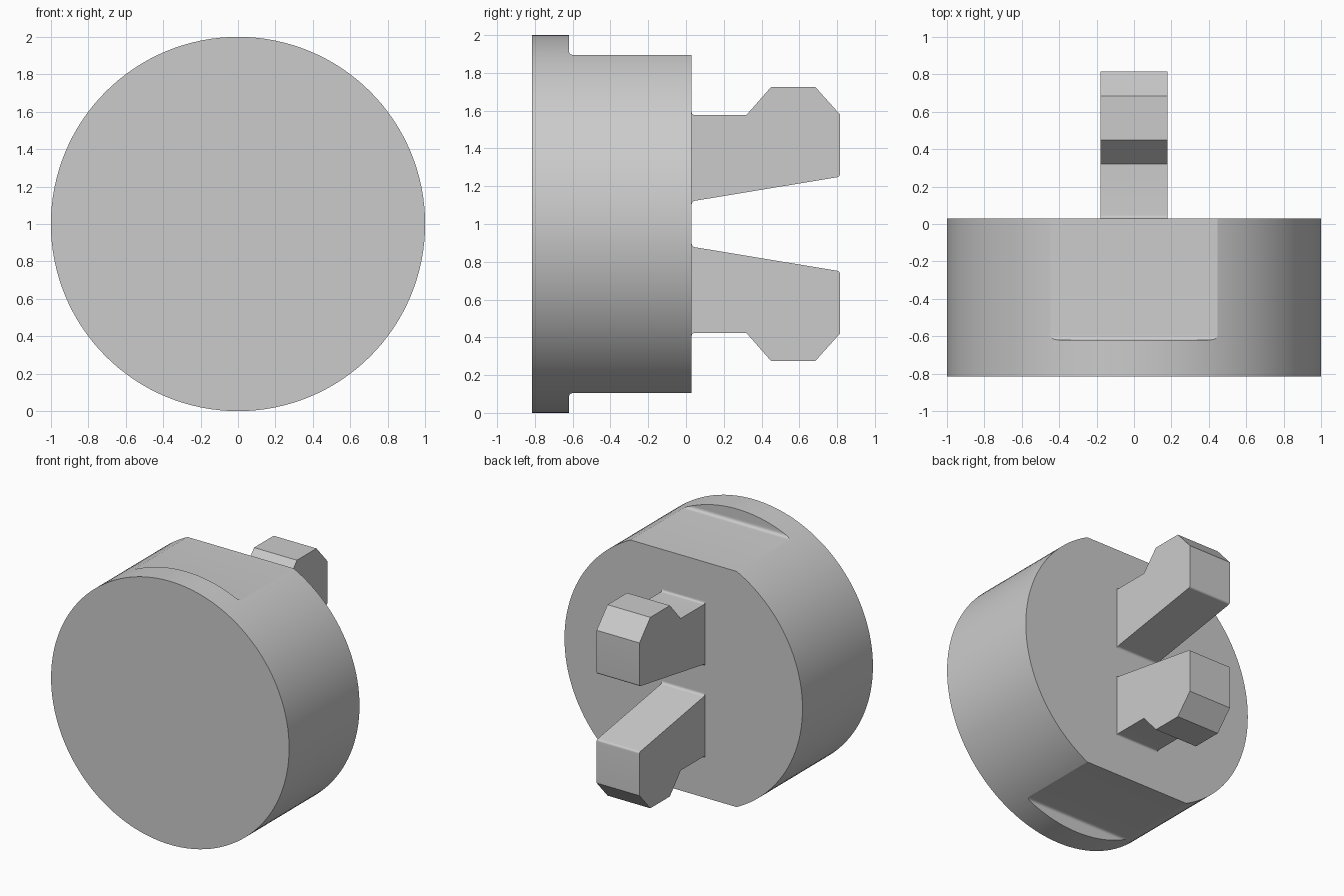
import bpy, bmesh, math
from mathutils import Vector

cube = bpy.data.objects.get("Cube")
if cube:
    bpy.data.objects.remove(cube)

GREY = (0.6, 0.6, 0.6, 1)
grey = bpy.data.materials.new("light_grey")
grey.use_nodes = True
grey.diffuse_color = GREY
grey.node_tree.nodes["Principled BSDF"].inputs["Base Color"].default_value = GREY

FRONT, BACK, STEP = -0.815, 0.03, -0.62


def rounded(points, steps=5):
    """Outline from (y, z, setback); corners with a setback are rounded."""
    out = []
    for i, (y, z, r) in enumerate(points):
        p = Vector((y, z))
        if not r:
            out.append(p)
            continue
        before = Vector(points[i - 1][:2]) - p
        after = Vector(points[(i + 1) % len(points)][:2]) - p
        a, b = p + before.normalized() * r, p + after.normalized() * r
        for k in range(steps + 1):
            t = k / steps
            out.append(a * (1 - t) ** 2 + p * 2 * t * (1 - t) + b * t ** 2)
    return out


def extrude(name, outline, half_width, flip=False):
    """Prism along x from a y-z outline, optionally mirrored about z = 1."""
    bm = bmesh.new()
    verts = [bm.verts.new((-half_width, y, 2 - z if flip else z)) for y, z in outline]
    face = bm.faces.new(verts)
    side = bmesh.ops.extrude_face_region(bm, geom=[face])["geom"]
    bmesh.ops.translate(bm, vec=(2 * half_width, 0, 0),
                        verts=[g for g in side if isinstance(g, bmesh.types.BMVert)])
    bmesh.ops.recalc_face_normals(bm, faces=bm.faces)
    mesh = bpy.data.meshes.new(name)
    bm.to_mesh(mesh)
    bm.free()
    mesh.materials.append(grey)
    obj = bpy.data.objects.new(name, mesh)
    bpy.context.collection.objects.link(obj)
    return obj


def smooth(obj):
    bpy.ops.object.select_all(action="DESELECT")
    obj.select_set(True)
    bpy.context.view_layer.objects.active = obj
    bpy.ops.object.shade_smooth_by_angle(angle=math.radians(25))


# Round plug body
bpy.ops.mesh.primitive_cylinder_add(vertices=128, radius=1, depth=BACK - FRONT,
                                    location=(0, (FRONT + BACK) / 2, 1),
                                    rotation=(math.pi / 2, 0, 0))
body = bpy.context.object
body.name = "plug_body"
body.data.materials.append(grey)

# Flats cut behind the front flange, with a rounded inner corner
cut_outline = rounded([(STEP, 2.2, 0), (STEP, 1.895, 0.025), (0.2, 1.895, 0), (0.2, 2.2, 0)])
cutters = [extrude("flat_cutter", cut_outline, 1.2, flip) for flip in (False, True)]
for cutter in cutters:
    cutter.hide_render = True
    mod = body.modifiers.new("flat", "BOOLEAN")
    mod.operation, mod.solver, mod.object = "DIFFERENCE", "EXACT", cutter
    bpy.context.view_layer.objects.active = body
    bpy.ops.object.modifier_apply(modifier=mod.name)
for cutter in cutters:
    bpy.data.objects.remove(cutter)
smooth(body)

# Pair of barbed snap clips
clip_outline = rounded([
    (BACK, 1.6, 0), (BACK, 1.577, 0.018), (0.32, 1.577, 0), (0.45, 1.725, 0),
    (0.685, 1.725, 0), (0.815, 1.58, 0), (0.815, 1.25, 0.015),
    (BACK, 1.12, 0.018), (BACK, 1.1, 0)])
for name, flip in (("upper_clip", False), ("lower_clip", True)):
    smooth(extrude(name, clip_outline, 0.18, flip))
